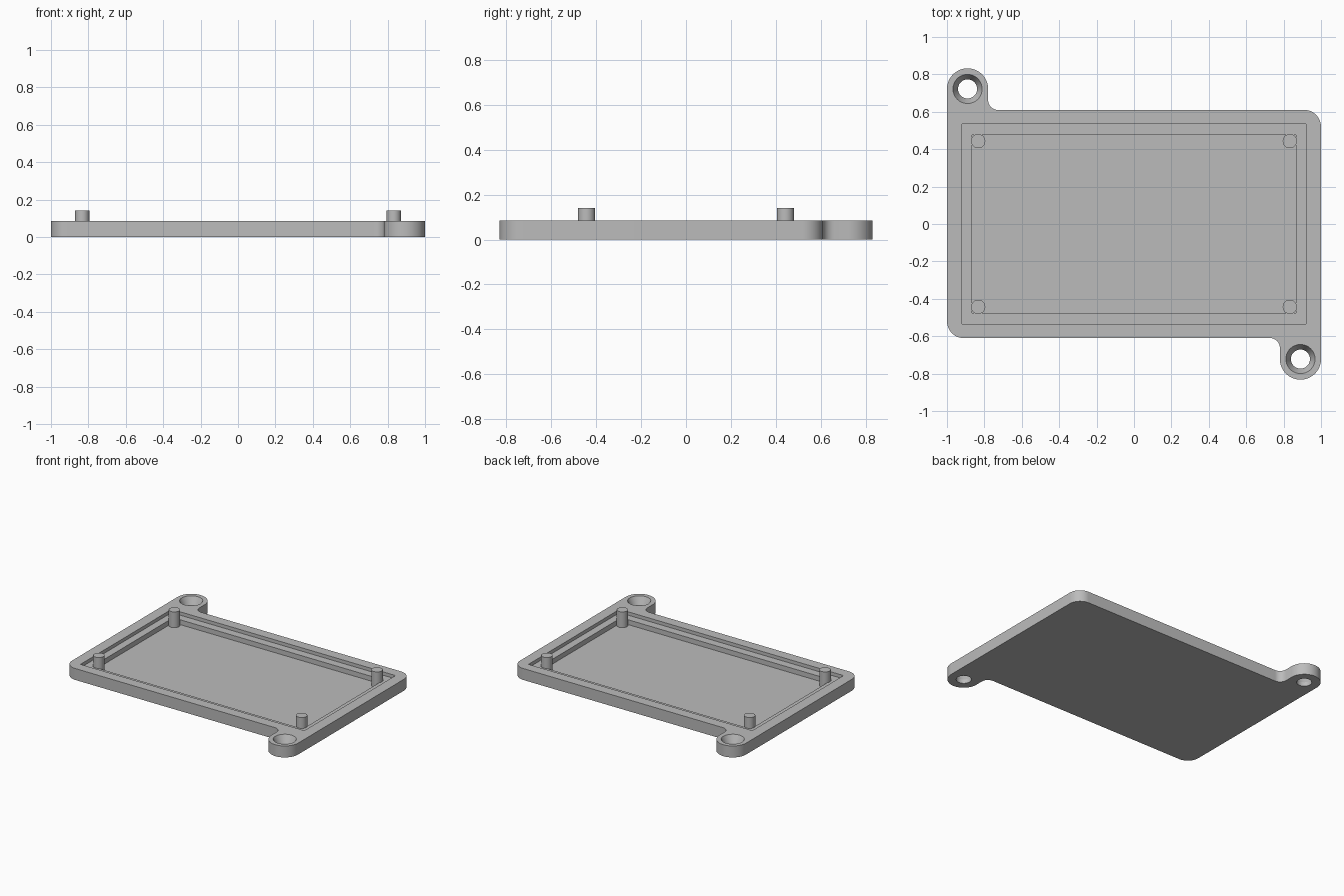
import bpy, bmesh, math

if "Cube" in bpy.data.objects:
    bpy.data.objects.remove(bpy.data.objects["Cube"])

H = 0.085        # plate thickness
FLOOR = 0.024    # pocket floor height
LEDGE = 0.06     # ledge height inside the rim
EAR = (0.89, -0.722)

grey = bpy.data.materials.new("plain grey")
grey.diffuse_color = (0.5, 0.5, 0.5, 1)
grey.use_nodes = True
grey.node_tree.nodes["Principled BSDF"].inputs["Base Color"].default_value = grey.diffuse_color


def arc(cx, cy, r, a0, a1, n):
    return [(cx + r * math.cos(math.radians(a0 + (a1 - a0) * i / n)),
             cy + r * math.sin(math.radians(a0 + (a1 - a0) * i / n))) for i in range(n + 1)]


def loft(name, rings):
    """Closed solid through a stack of (points, z) rings."""
    bm = bmesh.new()
    loops = [[bm.verts.new((x, y, z)) for x, y in pts] for pts, z in rings]
    n = len(loops[0])
    for a, b in zip(loops, loops[1:]):
        for i in range(n):
            j = (i + 1) % n
            bm.faces.new((a[i], a[j], b[j], b[i]))
    bm.faces.new(loops[0][::-1])
    bm.faces.new(loops[-1])
    bmesh.ops.recalc_face_normals(bm, faces=bm.faces[:])
    me = bpy.data.meshes.new(name)
    bm.to_mesh(me)
    bm.free()
    me.materials.append(grey)
    ob = bpy.data.objects.new(name, me)
    bpy.context.collection.objects.link(ob)
    return ob


def circle(cx, cy, r, n=48):
    return arc(cx, cy, r, 0, 360 - 360 / n, n - 1)


def rect(x, y):
    return [(-x, -y), (x, -y), (x, y), (-x, y)]


def activate(ob):
    bpy.ops.object.select_all(action='DESELECT')
    ob.select_set(True)
    bpy.context.view_layer.objects.active = ob


def cut(ob, cutter):
    cutter.hide_render = True
    mod = ob.modifiers.new("cut", 'BOOLEAN')
    mod.operation = 'DIFFERENCE'
    mod.solver = 'EXACT'
    mod.object = cutter
    activate(ob)
    bpy.ops.object.modifier_apply(modifier=mod.name)
    bpy.data.objects.remove(cutter, do_unlink=True)


# Plate outline: ear and rounded corner, repeated by a half turn
half = (arc(0.728, -0.662, 0.052, 90, 0, 8)
        + arc(EAR[0], EAR[1], 0.11, 180, 360, 32)
        + arc(0.91, 0.52, 0.09, 0, 90, 12))
outline = half + [(-x, -y) for x, y in half]
plate = loft("base_plate", [(outline, 0), (outline, H)])

# Stepped pocket: wide upper recess, then the deeper floor
cut(plate, loft("upper_recess", [(rect(0.92, 0.535), LEDGE), (rect(0.92, 0.535), 0.2)]))
cut(plate, loft("lower_recess", [(rect(0.865, 0.475), FLOOR), (rect(0.865, 0.475), 0.2)]))

# Countersunk screw holes through the ears
for s in (1, -1):
    x, y = s * EAR[0], s * EAR[1]
    cut(plate, loft("screw_hole", [(circle(x, y, 0.051), -0.05), (circle(x, y, 0.051), 0.03),
                                   (circle(x, y, 0.078), H), (circle(x, y, 0.078), 0.2)]))
activate(plate)
bpy.ops.object.shade_smooth_by_angle(angle=math.radians(25))

# Four locating pins standing on the floor
for sx, sx_name in ((-1, "left"), (1, "right")):
    for sy, sy_name in ((-1, "front"), (1, "back")):
        ring = circle(sx * 0.833, sy * 0.443, 0.038, 32)
        pin = loft(f"{sy_name}_{sx_name}_pin", [(ring, FLOOR - 0.005), (ring, 0.141)])
        activate(pin)
        bpy.ops.object.shade_smooth_by_angle(angle=math.radians(30))
